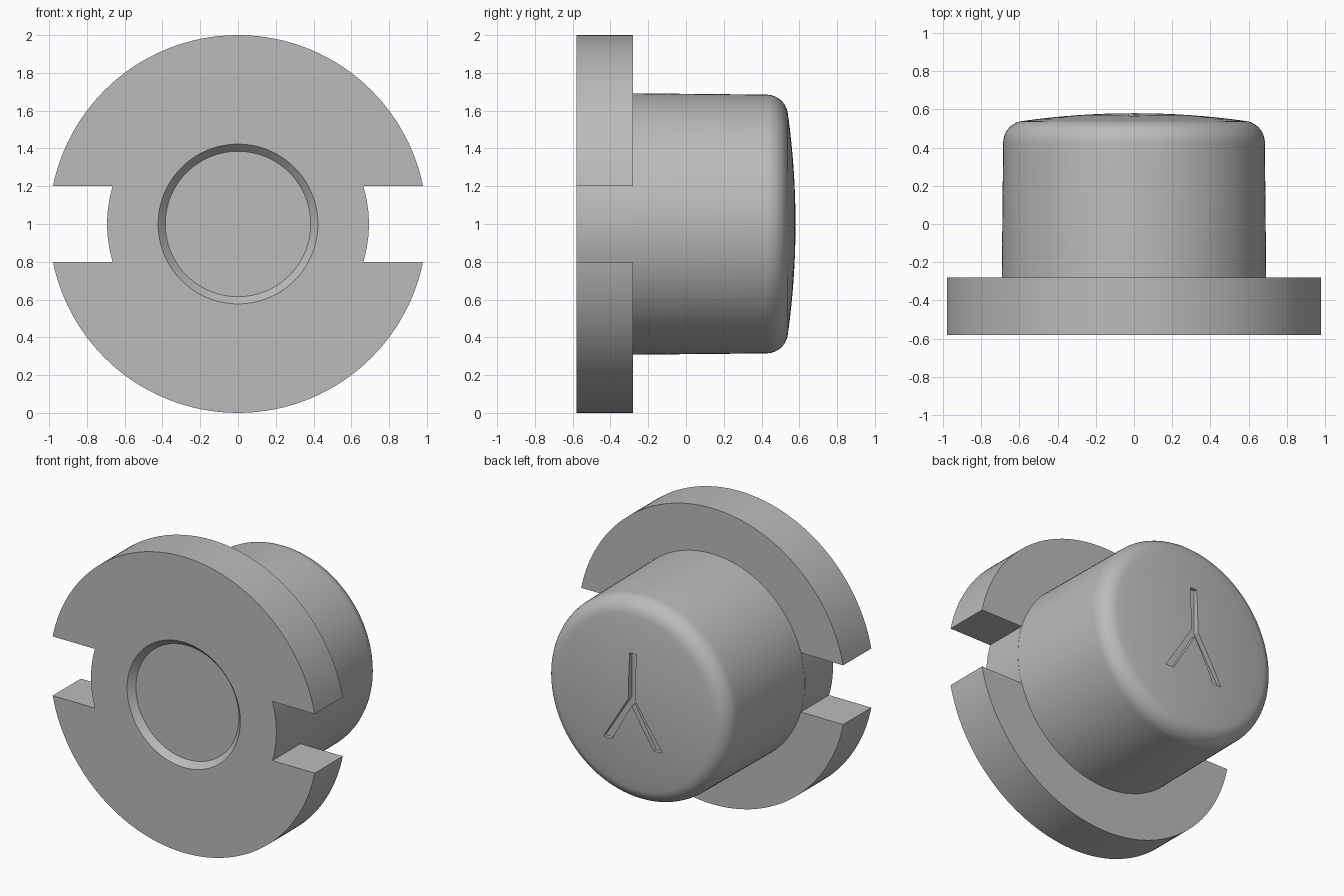
import bpy, bmesh
from math import sin, cos, asin, radians, pi
from mathutils import Matrix, Vector

cube = bpy.data.objects.get("Cube")
if cube:
    bpy.data.objects.remove(cube, do_unlink=True)

grey = bpy.data.materials.new("plain grey")
grey.use_nodes = True
colour = (0.5, 0.5, 0.5, 1)
grey.diffuse_color = colour
grey.node_tree.nodes["Principled BSDF"].inputs["Base Color"].default_value = colour

CENTRE = Vector((0, 0, 1))


def add_object(name, bm):
    bmesh.ops.recalc_face_normals(bm, faces=bm.faces)
    mesh = bpy.data.meshes.new(name)
    bm.to_mesh(mesh)
    bm.free()
    obj = bpy.data.objects.new(name, mesh)
    obj.location = CENTRE
    mesh.materials.append(grey)
    bpy.context.collection.objects.link(obj)
    return obj


def lathe(name, profile, steps=128):
    """Spin (radius, y) points around the y axis."""
    bm = bmesh.new()
    verts = [bm.verts.new((r, y, 0)) for r, y in profile]
    edges = [bm.edges.new(pair) for pair in zip(verts, verts[1:])]
    bmesh.ops.spin(bm, geom=verts + edges, cent=(0, 0, 0), axis=(0, 1, 0),
                   angle=2 * pi, steps=steps)
    bmesh.ops.remove_doubles(bm, verts=bm.verts, dist=1e-4)
    return add_object(name, bm)


def prism(name, outline, y0, y1):
    """Extrude an (x, z) outline along y."""
    bm = bmesh.new()
    face = bm.faces.new([bm.verts.new((x, y0, z)) for x, z in outline])
    ext = bmesh.ops.extrude_face_region(bm, geom=[face])
    moved = [v for v in ext["geom"] if isinstance(v, bmesh.types.BMVert)]
    bmesh.ops.translate(bm, verts=moved, vec=(0, y1 - y0, 0))
    return add_object(name, bm)


def cut(target, cutter):
    mod = target.modifiers.new(cutter.name, "BOOLEAN")
    mod.operation = "DIFFERENCE"
    mod.solver = "EXACT"
    mod.object = cutter
    bpy.context.view_layer.objects.active = target
    bpy.ops.object.modifier_apply(modifier=mod.name)
    bpy.data.objects.remove(cutter, do_unlink=True)


# Flanged plug: recessed front, flange, tapered barrel, rounded rim, domed back
front, shoulder, back = -0.58, -0.28, 0.58
profile = [(0, front + 0.04), (0.385, front + 0.04), (0.423, front),
           (1, front), (1, shoulder), (0.692, shoulder)]
for i in range(11):
    a = radians(82) * i / 10
    profile.append((0.57 + 0.115 * cos(a), 0.425 + 0.115 * sin(a)))
for i in range(7, -1, -1):
    t = i / 8
    profile.append((0.586 * t, back - 0.041 * t * t))
plug = lathe("flanged_plug", profile)

# Side notches through the flange, following the barrel
half = asin(0.2 / 0.693)
for side in (1, -1):
    arc = [(side * 0.693 * cos(half * k / 8), 0.693 * sin(half * k / 8))
           for k in range(-8, 9)]
    outline = arc + [(side * 1.2, 0.2), (side * 1.2, -0.2)]
    cut(plug, prism("notch_cutter", outline, -0.8, -0.2))

# Three-armed groove engraved in the dome
w = 0.025
right = [(w, 0.34), (w, 0.035), (0.22, -0.275), (0.157, -0.275)]
left = [(-x, z) for x, z in reversed(right)]
cut(plug, prism("groove_cutter", right + [(0, -0.005)] + left, 0.543, 0.8))

# Smooth curved walls, crisp edges
bpy.ops.object.select_all(action="DESELECT")
plug.select_set(True)
bpy.context.view_layer.objects.active = plug
bpy.ops.object.shade_smooth_by_angle(angle=radians(30))
